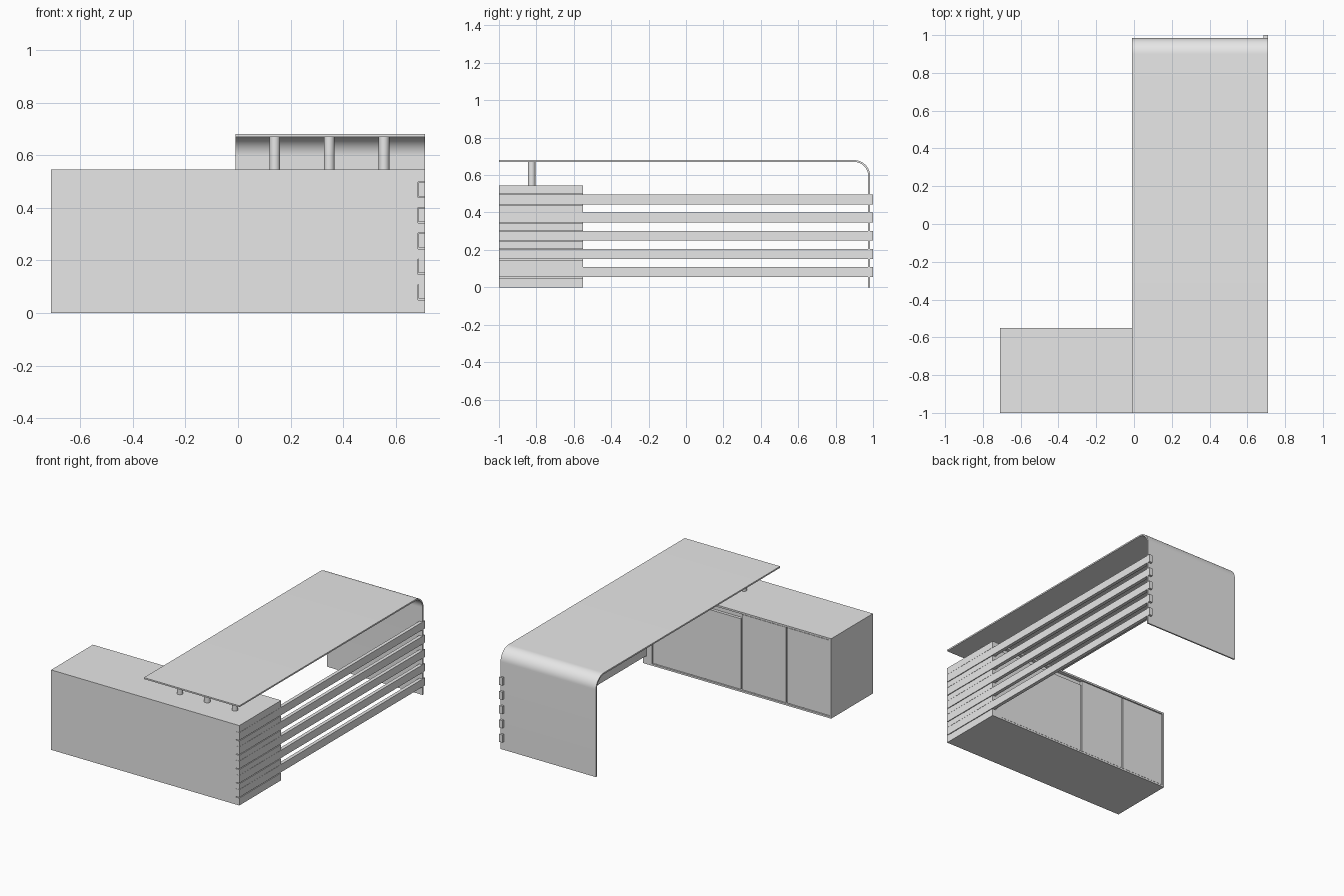
import bpy, bmesh, math

if "Cube" in bpy.data.objects:
    bpy.data.objects.remove(bpy.data.objects["Cube"])

grey = bpy.data.materials.new("plain grey")
grey.diffuse_color = (0.8, 0.8, 0.8, 1)
grey.use_nodes = True
grey.node_tree.nodes["Principled BSDF"].inputs["Base Color"].default_value = grey.diffuse_color


def finish(name, bm):
    bmesh.ops.recalc_face_normals(bm, faces=bm.faces)
    mesh = bpy.data.meshes.new(name)
    bm.to_mesh(mesh)
    bm.free()
    mesh.materials.append(grey)
    obj = bpy.data.objects.new(name, mesh)
    bpy.context.collection.objects.link(obj)
    return obj


def box(name, x0, x1, y0, y1, z0, z1):
    bm = bmesh.new()
    bmesh.ops.create_cube(bm, size=1)
    for v in bm.verts:
        v.co = ((x0 + x1) / 2 + v.co.x * (x1 - x0),
                (y0 + y1) / 2 + v.co.y * (y1 - y0),
                (z0 + z1) / 2 + v.co.z * (z1 - z0))
    return finish(name, bm)


def extrude(name, points, offset):
    bm = bmesh.new()
    face = bm.faces.new([bm.verts.new(p) for p in points])
    res = bmesh.ops.extrude_face_region(bm, geom=[face], use_keep_orig=True)
    bmesh.ops.translate(bm, vec=offset,
                        verts=[g for g in res["geom"] if isinstance(g, bmesh.types.BMVert)])
    return finish(name, bm)


def smooth(obj):
    bpy.ops.object.select_all(action='DESELECT')
    obj.select_set(True)
    bpy.context.view_layer.objects.active = obj
    bpy.ops.object.shade_smooth_by_angle(angle=math.radians(35))


W, H, T = 0.71, 0.545, 0.012        # cabinet half width, height, board thickness
FRONT, BACK = -1.0, -0.55           # cabinet depth range
WALL, SLOT = 0.64, 0.684            # inner face of slotted wall, slot floor
slats = [(0.055 + 0.0972 * i, 0.108 + 0.0972 * i) for i in range(5)]

# Cabinet carcass
box("cabinet_top", -W, WALL, FRONT, BACK, H - T, H)
box("cabinet_bottom", -W, WALL, FRONT, BACK, 0, T)
box("cabinet_left_side", -W, -W + T, FRONT, BACK, T, H - T)
box("cabinet_front", -W + T, WALL, FRONT, FRONT + T, T, H - T)
box("cabinet_backing", -W + T, WALL, BACK - 0.04, BACK - 0.025, T, H - T)

# Thick right side with slots that hold the slats
profile = [(WALL, FRONT, 0), (W, FRONT, 0)]
for z0, z1 in slats:
    a, b = z0 - 0.005, z1 + 0.001
    profile += [(W, FRONT, a), (SLOT, FRONT, a), (SLOT, FRONT, b), (W, FRONT, b)]
profile += [(W, FRONT, H), (WALL, FRONT, H)]
extrude("cabinet_slotted_side", profile, (0, BACK - FRONT, 0))

# Doors, the wide one leaving a finger gap above
for i, (x0, x1, top) in enumerate([(-0.694, -0.374, H - T - 0.004),
                                   (-0.366, -0.034, H - T - 0.004),
                                   (-0.026, 0.636, 0.497)]):
    box(f"cabinet_door_{i + 1}", x0, x1, BACK - 0.024, BACK - 0.004, T + 0.004, top)

# Long slats running from the cabinet through the end panel
for i, (z0, z1) in enumerate(slats):
    box(f"slat_{i + 1}", 0.686, W, FRONT, 1.0, z0, z1)

# Desktop bending down into the end panel
TOP, END, THICK, R = 0.68, 0.984, 0.01, 0.085


def arc(radius, steps=16):
    return [(-0.01, END - R + radius * math.sin(i / steps * math.pi / 2),
             TOP - R + radius * math.cos(i / steps * math.pi / 2)) for i in range(steps + 1)]


outer = [(-0.01, FRONT, TOP)] + arc(R) + [(-0.01, END, 0)]
inner = [(-0.01, FRONT, TOP - THICK)] + arc(R - THICK) + [(-0.01, END - THICK, 0)]
smooth(extrude("desktop", outer + inner[::-1], (W + 0.01, 0, 0)))

# Round posts between cabinet and desktop
for i, x in enumerate((0.14, 0.347, 0.555)):
    ring = [(x + 0.02 * math.cos(k * math.tau / 24), -0.825 + 0.02 * math.sin(k * math.tau / 24), H)
            for k in range(24)]
    smooth(extrude(f"post_{i + 1}", ring, (0, 0, TOP - THICK - H)))
